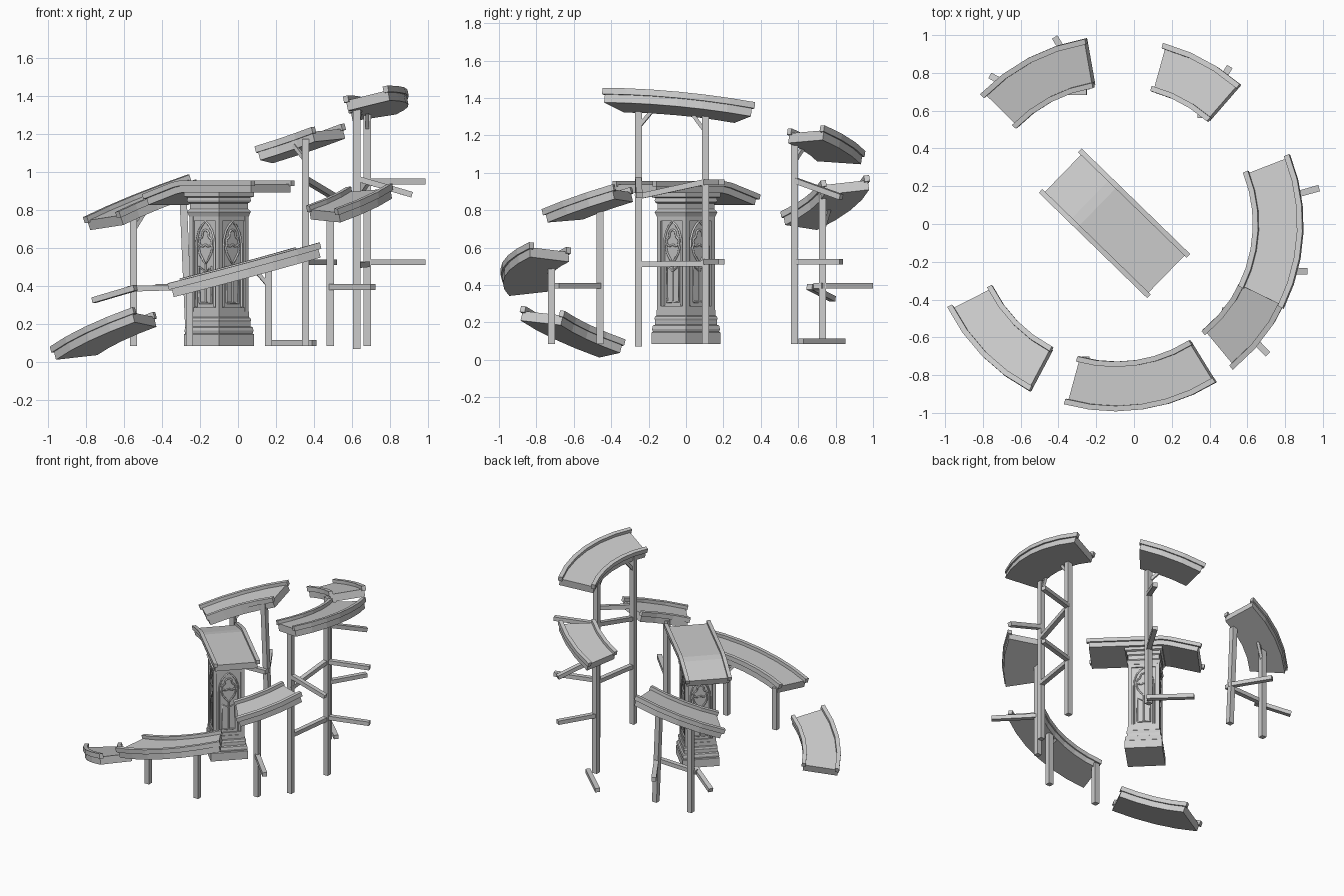
import bpy, bmesh
from math import sin, cos, radians, pi
from mathutils import Vector, Matrix

if "Cube" in bpy.data.objects:
    bpy.data.objects.remove(bpy.data.objects["Cube"])

CX = -0.10  # spiral centre on x


def make(name, bm):
    bmesh.ops.recalc_face_normals(bm, faces=bm.faces[:])
    me = bpy.data.meshes.new(name)
    bm.to_mesh(me)
    bm.free()
    ob = bpy.data.objects.new(name, me)
    bpy.context.collection.objects.link(ob)
    return ob


def sweep(bm, rings):
    """Skin a list of closed point loops and cap both ends."""
    vs = [[bm.verts.new(p) for p in r] for r in rings]
    n = len(vs[0])
    for a, b in zip(vs, vs[1:]):
        for i in range(n):
            bm.faces.new((a[i], a[(i + 1) % n], b[(i + 1) % n], b[i]))
    bm.faces.new(vs[0])
    bm.faces.new(vs[-1][::-1])


def bar(bm, p, q, w=0.034, h=0.03):
    """Rectangular beam between two points."""
    p, q = Vector(p), Vector(q)
    d = q - p
    m = (Matrix.Translation((p + q) / 2) @ d.to_track_quat('X', 'Z').to_matrix().to_4x4()
         @ Matrix.Diagonal((d.length, w, h, 1)))
    bmesh.ops.create_cube(bm, size=1, matrix=m)


class Ramp:
    """Flat curved slab tilted along its tangent (slope) and radius (bank)."""

    def __init__(self, name, a0, a1, z, slope, bank=0.0):
        self.a0, self.a1, self.z, self.slope, self.bank = a0, a1, z, slope, bank
        m = radians((a0 + a1) / 2)
        self.rad = Vector((cos(m), sin(m), 0))
        self.tan = Vector((-sin(m), cos(m), 0))
        self.n = (Vector((0, 0, 1)) - slope * self.tan - bank * self.rad).normalized()
        bm = bmesh.new()
        self.strip(bm, 0.738, 0.982, -0.078, -0.024, 0)
        make(name + "_deck", bm)
        bm = bmesh.new()
        self.strip(bm, 0.729, 0.757, -0.034, 0, 0.7)
        self.strip(bm, 0.963, 0.992, -0.034, 0, 0.7)
        make(name + "_rails", bm)

    def height(self, x, y):
        v = Vector((x - CX, y, 0))
        return self.z + self.slope * v.dot(self.tan) + self.bank * (v.dot(self.rad) - 0.8)

    def strip(self, bm, r0, r1, h0, h1, extra):
        n = max(3, round((self.a1 - self.a0) / 8))
        b0, b1 = self.a0 - extra, self.a1 + extra
        rings = []
        for i in range(n + 1):
            a = radians(b0 + (b1 - b0) * i / n)
            ring = []
            for r, h in ((r0, h0), (r1, h0), (r1, h1), (r0, h1)):
                x, y = CX + r * cos(a), r * sin(a)
                ring.append(Vector((x, y, self.height(x, y))) + self.n * h)
            rings.append(ring)
        sweep(bm, rings)

    def post(self, name, x, y, z0=0.085, lean=0.0, brace=None):
        bm = bmesh.new()
        top = self.height(x, y) - 0.05
        bar(bm, (x, y, z0), (x - lean, y, top), 0.038, 0.038)
        if brace:
            bx, by = x + brace[0], y + brace[1]
            bar(bm, (x - lean, y, top - 0.11), (bx, by, self.height(bx, by) - 0.06), 0.02, 0.02)
        make(name + "_post", bm)


# Climbing and descending ramp sections
entry = Ramp("entry_ramp", 207, 242, 0.185, 0.335)
front = Ramp("front_ramp", -105.2, -58.4, 0.521, 0.267)
rise = Ramp("rising_ramp", -50.4, -24, 0.872, 0.28)
summit = Ramp("summit_ramp", -26, 21.2, 1.395, -0.094, 0.2)
drop = Ramp("descending_ramp", 49, 74.5, 1.185, -0.3)
rear = Ramp("rear_ramp", 100, 135.5, 0.875, -0.36)

# Timber posts
front.post("front_left", -0.255, -0.72)
front.post("front_right", 0.16, -0.72, brace=(-0.07, -0.01))
rise.post("rising", 0.485, -0.46)
summit.post("summit_front", 0.625, -0.255, 0.07, brace=(0.02, 0.08))
summit.post("summit_back", 0.68, 0.105, brace=(0.0, -0.08))
drop.post("descending", 0.355, 0.58, brace=(-0.06, 0.05))
rear.post("rear_left", -0.55, 0.73, brace=(0.08, 0.04))
rear.post("rear_right", -0.255, 0.73, lean=0.035)

# Cross beams and projecting stubs
beams = [
    ((0.485, -0.46, 0.395), (0.71, -0.69, 0.395)),
    ((0.68, 0.105, 0.95), (0.98, 0.19, 0.95)),
    ((0.68, 0.105, 0.525), (0.98, 0.19, 0.525)),
    ((0.625, -0.255, 0.965), (0.915, -0.25, 0.88)),
    ((0.625, -0.27, 0.87), (0.68, 0.12, 0.955)),
    ((0.625, -0.27, 0.51), (0.68, 0.12, 0.515)),
    ((0.355, 0.58, 0.525), (0.505, 0.83, 0.525)),
    ((0.355, 0.58, 0.96), (0.505, 0.83, 0.87)),
    ((0.40, 0.615, 0.10), (0.16, 0.84, 0.10)),
    ((-0.255, 0.72, 0.395), (-0.42, 0.99, 0.395)),
    ((-0.76, 0.785, 0.325), (-0.54, 0.66, 0.39)),
    ((-0.58, 0.70, 0.385), (-0.25, 0.70, 0.395)),
]
bm = bmesh.new()
for p, q in beams:
    bar(bm, p, q)
make("cross_beams", bm)

# Straight bridge on the pedestal, flat then bending down at one end
L = Vector((-0.72, 0.70, 0)).normalized()
W = Vector((L.y, -L.x, 0))


def bridge_strip(bm, w0, w1, h0, h1, extra=0.0):
    rings = []
    for t, z in ((-0.38 - extra, 0.955), (0.13, 0.955), (0.19, 0.945), (0.39 + extra, 0.888 - extra * 0.3)):
        base = Vector((CX, 0, z)) + L * t
        up = Vector((0, 0, 1)) if t < 0.15 else (Vector((0, 0, 1)) + L * 0.28).normalized()
        rings.append([base + W * w + up * h for w, h in ((w0, h0), (w1, h0), (w1, h1), (w0, h1))])
    sweep(bm, rings)


bm = bmesh.new()
bridge_strip(bm, -0.15, 0.15, -0.064, -0.018)
make("bridge_deck", bm)
bm = bmesh.new()
bridge_strip(bm, -0.163, -0.136, -0.028, 0.0, 0.015)
bridge_strip(bm, 0.136, 0.163, -0.028, 0.0, 0.015)
make("bridge_rails", bm)


# Square pedestal turned by 45 degrees: corners lie on the axes
def square_stack(name, profile):
    bm = bmesh.new()
    sweep(bm, [[(CX + r * cos(k * pi / 2), r * sin(k * pi / 2), z) for k in range(4)] for r, z in profile])
    return make(name, bm)


square_stack("pedestal_base", [(0.185, 0.085), (0.185, 0.145), (0.177, 0.15), (0.182, 0.165), (0.177, 0.183),
                               (0.165, 0.188), (0.165, 0.21), (0.169, 0.22), (0.165, 0.232), (0.157, 0.237),
                               (0.157, 0.265)])
square_stack("pedestal_core", [(0.139, 0.26), (0.139, 0.78)])
square_stack("pedestal_capital", [(0.156, 0.765), (0.163, 0.78), (0.168, 0.79), (0.158, 0.80), (0.153, 0.805),
                                  (0.153, 0.835), (0.163, 0.84), (0.168, 0.85), (0.164, 0.865), (0.185, 0.87),
                                  (0.185, 0.90)])

# Panel frames: corner piers and horizontal bars
FACES = [Matrix.Translation((CX, 0, 0)) @ Matrix.Rotation(pi / 4 + k * pi / 2, 4, 'Z') for k in range(4)]
bm = bmesh.new()
for M in FACES:
    bar(bm, M @ Vector((0.098, 0.098, 0.25)), M @ Vector((0.098, 0.098, 0.78)), 0.001, 0.001)
    bmesh.ops.create_cube(bm, size=1, matrix=M @ Matrix.Translation((0, -0.097, 0.515))
                          @ Matrix.Translation((0.097, 0, 0)) @ Matrix.Diagonal((0.026, 0.026, 0.53, 1)))
    for z, h in ((0.272, 0.03), (0.755, 0.025)):
        bmesh.ops.create_cube(bm, size=1, matrix=M @ Matrix.Translation((0.1, 0, z))
                              @ Matrix.Diagonal((0.014, 0.18, h, 1)))
make("panel_frames", bm)

# Pointed arch, trefoil, teardrop and lower panel tracery
arch = [(-0.068, 0.29), (-0.068, 0.60), (-0.064, 0.645), (-0.048, 0.69), (-0.025, 0.72), (0, 0.74)]
arch += [(-u, z) for u, z in arch[-2::-1]]
trefoil = []
for c in (-30, 90, 210):
    cu, cz = 0.026 * cos(radians(c)), 0.645 + 0.026 * sin(radians(c))
    trefoil += [(cu + 0.024 * cos(radians(c + a)), cz + 0.024 * sin(radians(c + a))) for a in range(-105, 106, 35)]
drop_half = [(0, 0.515), (0.02, 0.54), (0.042, 0.57), (0.05, 0.60), (0.04, 0.625)]
drop_loop = [(-u, z) for u, z in drop_half[::-1]] + drop_half[1:]
lower = [(-0.045, 0.31), (-0.045, 0.50), (0, 0.475), (0.045, 0.50), (0.045, 0.31), (-0.045, 0.31)]
mullion = [(0, 0.31), (0, 0.515)]

cu = bpy.data.curves.new("tracery", 'CURVE')
cu.dimensions = '3D'
cu.bevel_depth = 0.006
cu.bevel_resolution = 1
for M in FACES:
    for pts, closed in ((arch, False), (trefoil, True), (drop_loop, False), (lower, False), (mullion, False)):
        sp = cu.splines.new('POLY')
        sp.points.add(len(pts) - 1)
        for p, (u, z) in zip(sp.points, pts):
            p.co = (*(M @ Vector((0.1, u, z))), 1)
        sp.use_cyclic_u = closed
tr = bpy.data.objects.new("tracery", cu)
bpy.context.collection.objects.link(tr)
bpy.context.view_layer.objects.active = tr
tr.select_set(True)
bpy.ops.object.convert(target='MESH')
